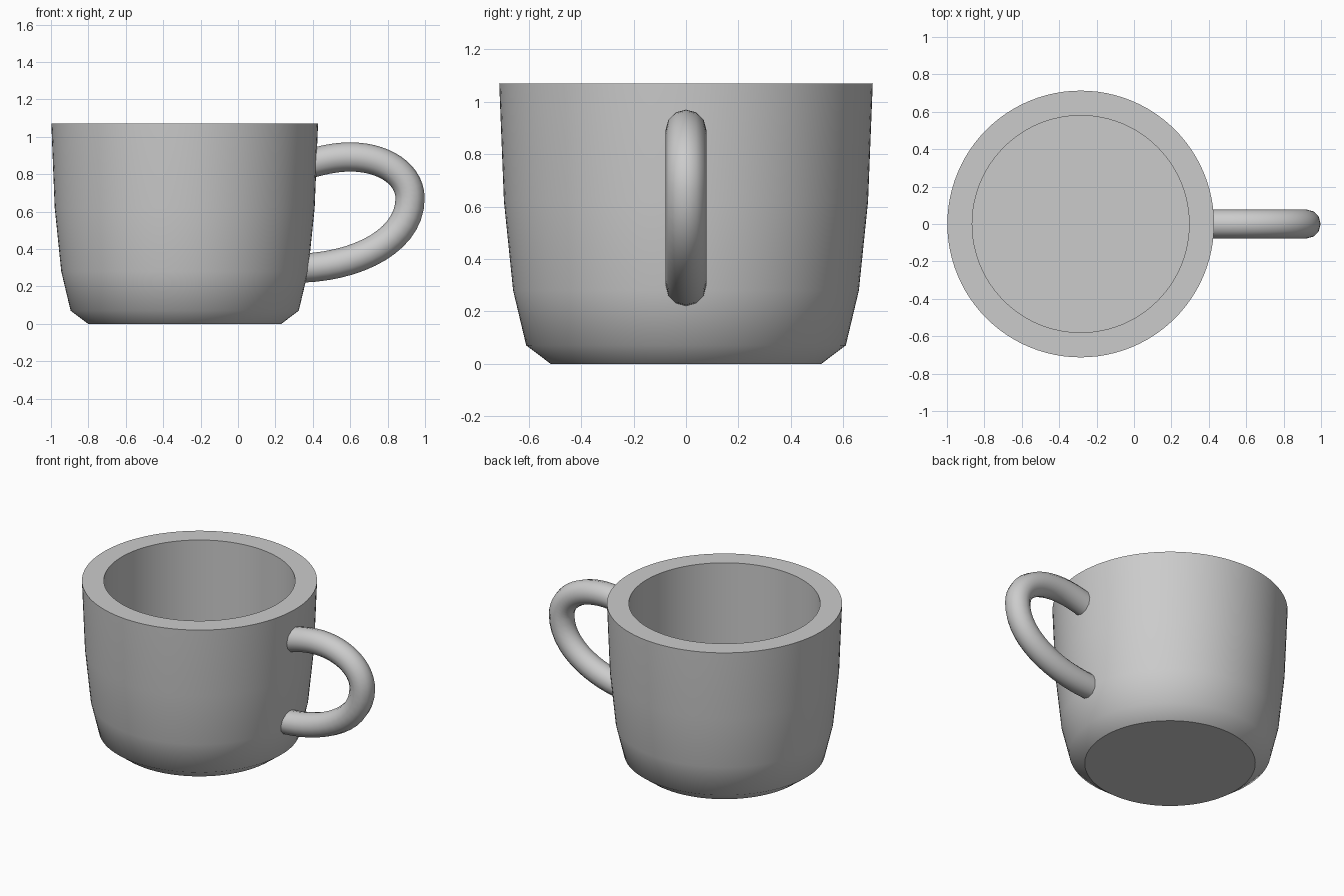
import bpy, bmesh
from math import cos, sin, tau

if "Cube" in bpy.data.objects:
    bpy.data.objects.remove(bpy.data.objects["Cube"])

CX, SIDES = -0.285, 96


def link(name, data):
    obj = bpy.data.objects.new(name, data)
    bpy.context.collection.objects.link(obj)
    return obj


# Cup body: revolved profile (radius, height, sharp ring), outside then straight inside
profile = [(0.517, 0.0, True), (0.61, 0.07, False), (0.66, 0.28, False),
           (0.695, 0.62, False), (0.713, 1.07, True),
           (0.58, 1.07, True), (0.58, 0.13, True)]
bm = bmesh.new()
rings = [[bm.verts.new((CX + r * cos(tau * i / SIDES), r * sin(tau * i / SIDES), z))
          for i in range(SIDES)] for r, z, _ in profile]
for a, b in zip(rings, rings[1:]):
    for i in range(SIDES):
        j = (i + 1) % SIDES
        bm.faces.new((a[i], a[j], b[j], b[i])).smooth = True
bm.faces.new(rings[0][::-1])   # underside
bm.faces.new(rings[-1])        # inner floor
for ring, (_, _, sharp) in zip(rings, profile):
    if sharp:
        for i in range(SIDES):
            bm.edges.get((ring[i], ring[(i + 1) % SIDES])).smooth = False
bmesh.ops.recalc_face_normals(bm, faces=bm.faces)
mesh = bpy.data.meshes.new("cup_body")
bm.to_mesh(mesh)
bm.free()
link("cup_body", mesh)

# Handle: round tube along a bezier loop, ends sunk into the wall
curve = bpy.data.curves.new("handle", 'CURVE')
curve.dimensions = '3D'
curve.bevel_depth = 0.078
curve.bevel_resolution = 4
curve.resolution_u = 14
curve.use_fill_caps = True
path = [  # left handle, point, right handle as (x, z)
    ((0.30, 0.83), (0.35, 0.845), (0.43, 0.872)),
    ((0.52, 0.892), (0.60, 0.892), (0.78, 0.892)),
    ((0.92, 0.80), (0.92, 0.67), (0.92, 0.45)),
    ((0.65, 0.31), (0.345, 0.298), (0.28, 0.295))]
spline = curve.splines.new('BEZIER')
spline.bezier_points.add(len(path) - 1)
for p, (l, c, r) in zip(spline.bezier_points, path):
    p.handle_left_type = p.handle_right_type = 'FREE'
    p.co = (c[0], 0, c[1])
    p.handle_left = (l[0], 0, l[1])
    p.handle_right = (r[0], 0, r[1])
handle = link("handle", curve)
bpy.context.view_layer.objects.active = handle
handle.select_set(True)
bpy.ops.object.convert(target='MESH')
bpy.ops.object.shade_smooth_by_angle(angle=0.8)
